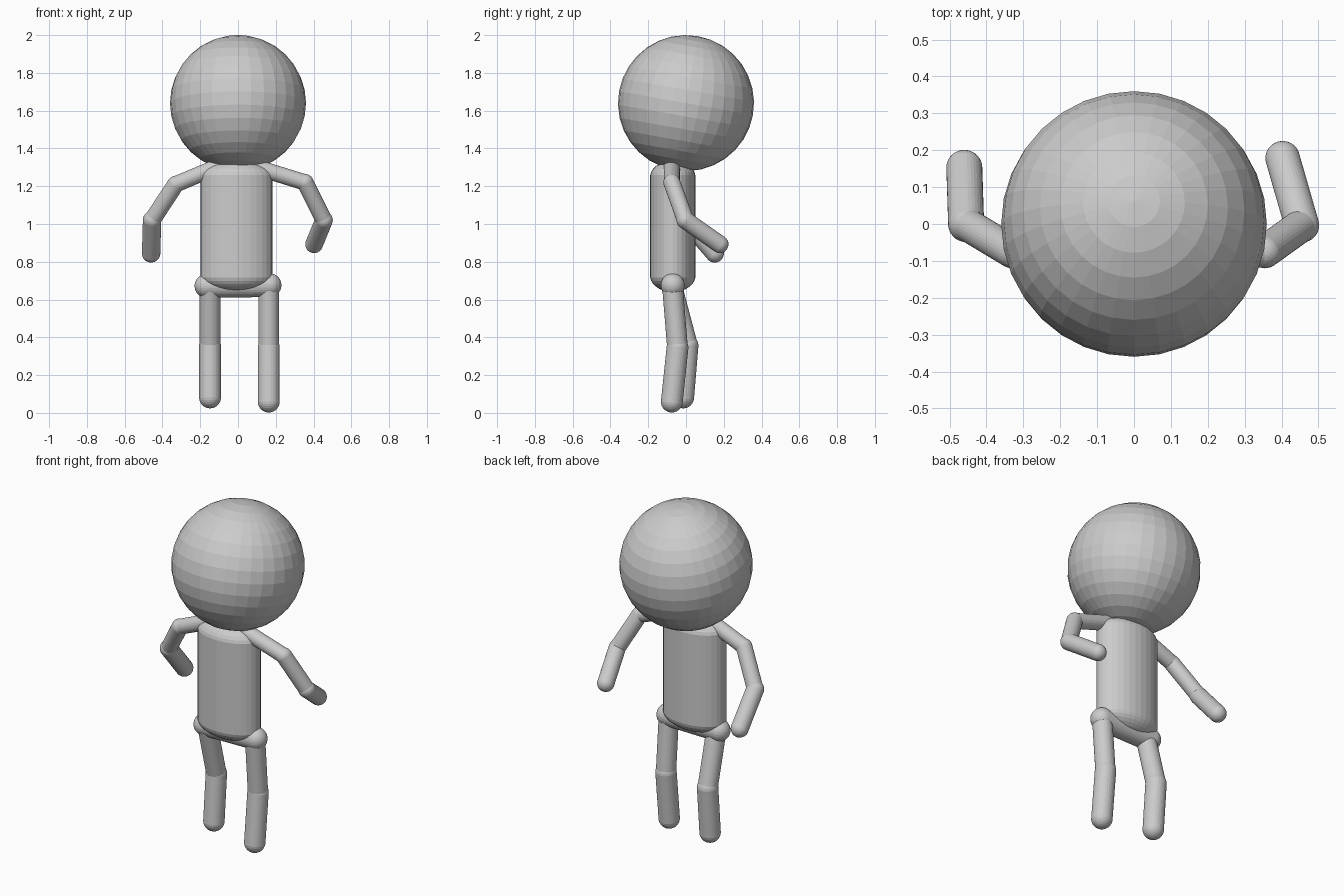
import bpy
import bmesh
import math
from mathutils import Vector, Matrix

if "Cube" in bpy.data.objects:
    bpy.data.objects.remove(bpy.data.objects["Cube"], do_unlink=True)

GREY = (0.6, 0.6, 0.6, 1.0)
grey = bpy.data.materials.new("plain grey")
grey.use_nodes = True
grey.diffuse_color = GREY
grey.node_tree.nodes["Principled BSDF"].inputs["Base Color"].default_value = GREY


def finish(name, bm):
    mesh = bpy.data.meshes.new(name)
    bm.to_mesh(mesh)
    bm.free()
    mesh.materials.append(grey)
    obj = bpy.data.objects.new(name, mesh)
    bpy.context.collection.objects.link(obj)
    return obj


def capsule(name, start, end, rx, ry=None, cap=None):
    """Round-ended rod whose cap centres are at start and end."""
    start, end = Vector(start), Vector(end)
    axis = end - start
    bm = bmesh.new()
    # An odd ring count leaves a straight band to stretch in the middle
    bmesh.ops.create_uvsphere(bm, u_segments=32, v_segments=15, radius=1)
    bmesh.ops.scale(bm, vec=(rx, ry or rx, cap or rx), verts=bm.verts)
    upper = [v for v in bm.verts if v.co.z > 0]
    bmesh.ops.translate(bm, vec=(0, 0, axis.length), verts=upper)
    turn = Vector((0, 0, 1)).rotation_difference(axis).to_matrix().to_4x4()
    bm.transform(Matrix.Translation(start) @ turn)
    return finish(name, bm)


def limb(names, points, radii):
    for name, a, b, r in zip(names, points, points[1:], radii):
        capsule(name, a, b, r)


# Head, tipped back a little
bm = bmesh.new()
bmesh.ops.create_uvsphere(bm, u_segments=32, v_segments=16, radius=0.36)
bm.transform(Matrix.Translation((0, 0, 1.64)) @ Matrix.Rotation(math.radians(-10), 4, "X"))
finish("head", bm)

# Torso and hip bar
capsule("torso", (-0.008, -0.07, 0.725), (-0.008, -0.07, 1.25), 0.192, 0.12, 0.085)
capsule("hip_bar", (-0.167, -0.07, 0.672), (0.167, -0.07, 0.676), 0.063)

# Arms: shoulder, upper arm and forearm
limb(("left_shoulder", "left_upper_arm", "left_forearm"),
     [(0.08, -0.075, 1.305), (0.355, -0.075, 1.22), (0.455, -0.003, 1.02), (0.403, 0.178, 0.893)],
     (0.043, 0.045, 0.047))
limb(("right_shoulder", "right_upper_arm", "right_forearm"),
     [(-0.08, -0.075, 1.315), (-0.33, -0.075, 1.21), (-0.455, 0.0, 1.02), (-0.46, 0.152, 0.845)],
     (0.043, 0.045, 0.049))

# Legs: thigh and shin
limb(("left_thigh", "left_shin"),
     [(0.163, -0.07, 0.65), (0.163, -0.045, 0.345), (0.163, -0.075, 0.06)],
     (0.055, 0.058))
limb(("right_thigh", "right_shin"),
     [(-0.148, -0.07, 0.65), (-0.148, 0.008, 0.355), (-0.148, -0.015, 0.082)],
     (0.055, 0.058))
